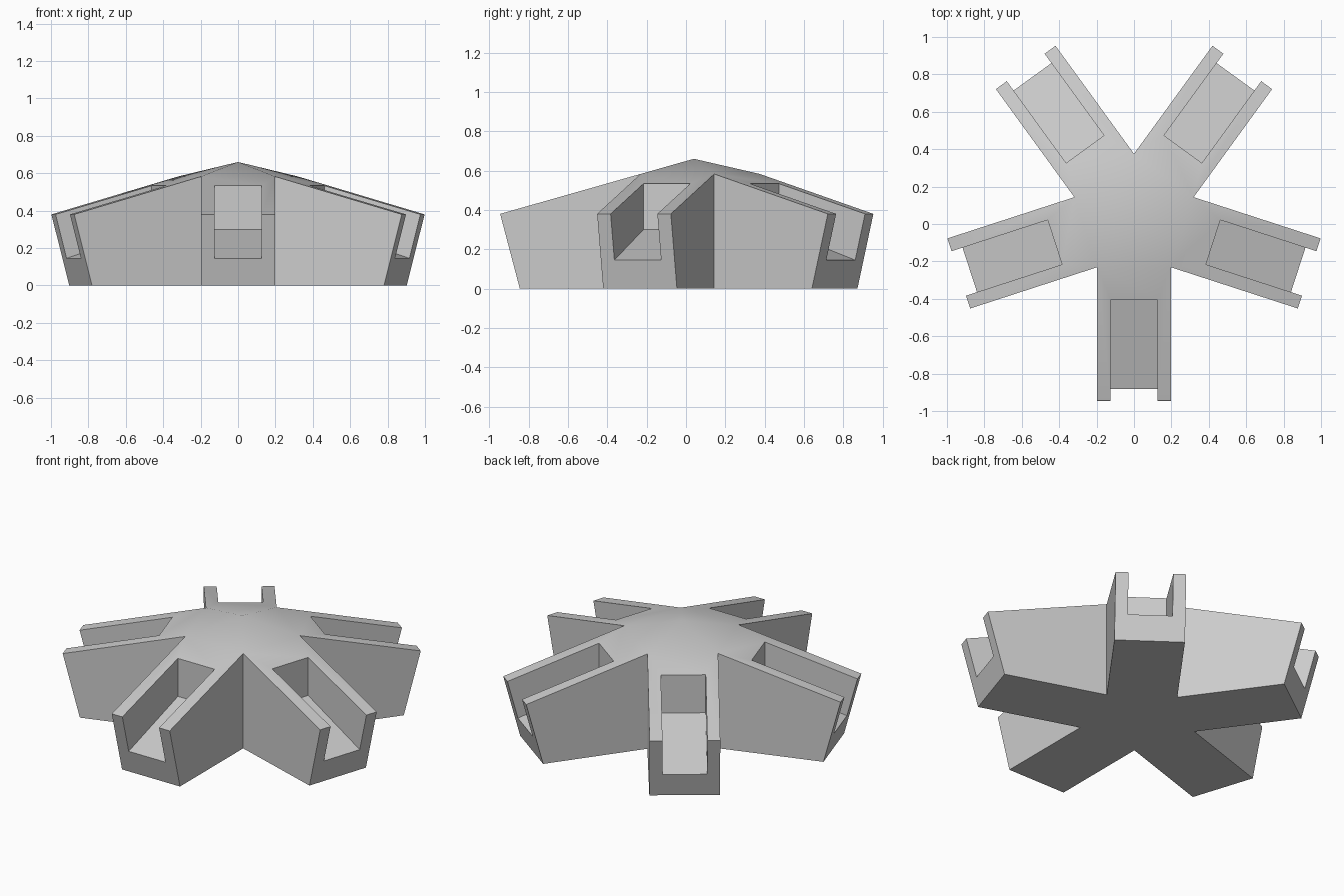
import bpy, bmesh
from math import radians, sin, cos, tan
from mathutils import Matrix, Vector

if "Cube" in bpy.data.objects:
    bpy.data.objects.remove(bpy.data.objects["Cube"])

ARMS = 5
CENTRE = Vector((0, 0.04, 0))
HALF_W = 0.197          # half width of an arm
SLOT_W = 0.125          # half width of the open channel
APEX = 0.66
FOOT_R, TIP_R, TIP_Z = 0.885, 0.985, 0.38
SLOPE = (APEX - TIP_Z) / TIP_R
VALLEY_R = HALF_W / tan(radians(180 / ARMS))


def make_object(name, bm):
    bmesh.ops.recalc_face_normals(bm, faces=bm.faces)
    mesh = bpy.data.meshes.new(name)
    bm.to_mesh(mesh)
    bm.free()
    obj = bpy.data.objects.new(name, mesh)
    bpy.context.collection.objects.link(obj)
    return obj


def turn(i):
    # arm 0 points to the front
    return Matrix.Translation(CENTRE) @ Matrix.Rotation(radians(-90 + i * 360 / ARMS), 4, "Z")


# Star-shaped body: sloping roof, upright sides, undercut arm ends
bm = bmesh.new()
apex = bm.verts.new(CENTRE + Vector((0, 0, APEX)))
top, base = [], []
for i in range(ARMS):
    m = turn(i)
    for r_top, r_base, side in ((VALLEY_R, VALLEY_R, -1), (TIP_R, FOOT_R, -1), (TIP_R, FOOT_R, 1)):
        top.append(bm.verts.new(m @ Vector((r_top, side * HALF_W, APEX - SLOPE * r_top))))
        base.append(bm.verts.new(m @ Vector((r_base, side * HALF_W, 0))))
n = len(top)
for i in range(n):
    j = (i + 1) % n
    bm.faces.new((top[i], base[i], base[j], top[j]))
for i in range(0, n, 3):
    bm.faces.new((apex, top[i], top[i + 1], top[i + 2], top[(i + 3) % n]))
bm.faces.new(base)
body = make_object("star_body", bm)

# Channels with a sloping floor, open at the top and the end of each arm
profile = ((0.445, 0.30), (0.923, 0.145), (1.2, 0.055), (1.2, 0.9), (0.445, 0.9))
bm = bmesh.new()
for i in range(ARMS):
    m = turn(i)
    rings = [[bm.verts.new(m @ Vector((r, s * SLOT_W, z))) for r, z in profile] for s in (-1, 1)]
    bm.faces.new(rings[0])
    bm.faces.new(rings[1])
    for a in range(len(profile)):
        b = (a + 1) % len(profile)
        bm.faces.new((rings[0][a], rings[0][b], rings[1][b], rings[1][a]))
cutter = make_object("channel_cutter", bm)
cutter.hide_render = True

cut = body.modifiers.new("channels", "BOOLEAN")
cut.operation = "DIFFERENCE"
cut.solver = "EXACT"
cut.object = cutter
bpy.ops.object.select_all(action="DESELECT")
body.select_set(True)
bpy.context.view_layer.objects.active = body
bpy.ops.object.modifier_apply(modifier=cut.name)
bpy.data.objects.remove(cutter)

# Plain grey, softened only across the shallow roof creases
grey = bpy.data.materials.new("light_grey")
grey.use_nodes = True
colour = (0.6, 0.6, 0.6, 1)
grey.diffuse_color = colour
grey.node_tree.nodes["Principled BSDF"].inputs["Base Color"].default_value = colour
body.data.materials.clear()
body.data.materials.append(grey)
bpy.ops.object.shade_smooth_by_angle(angle=radians(30))
